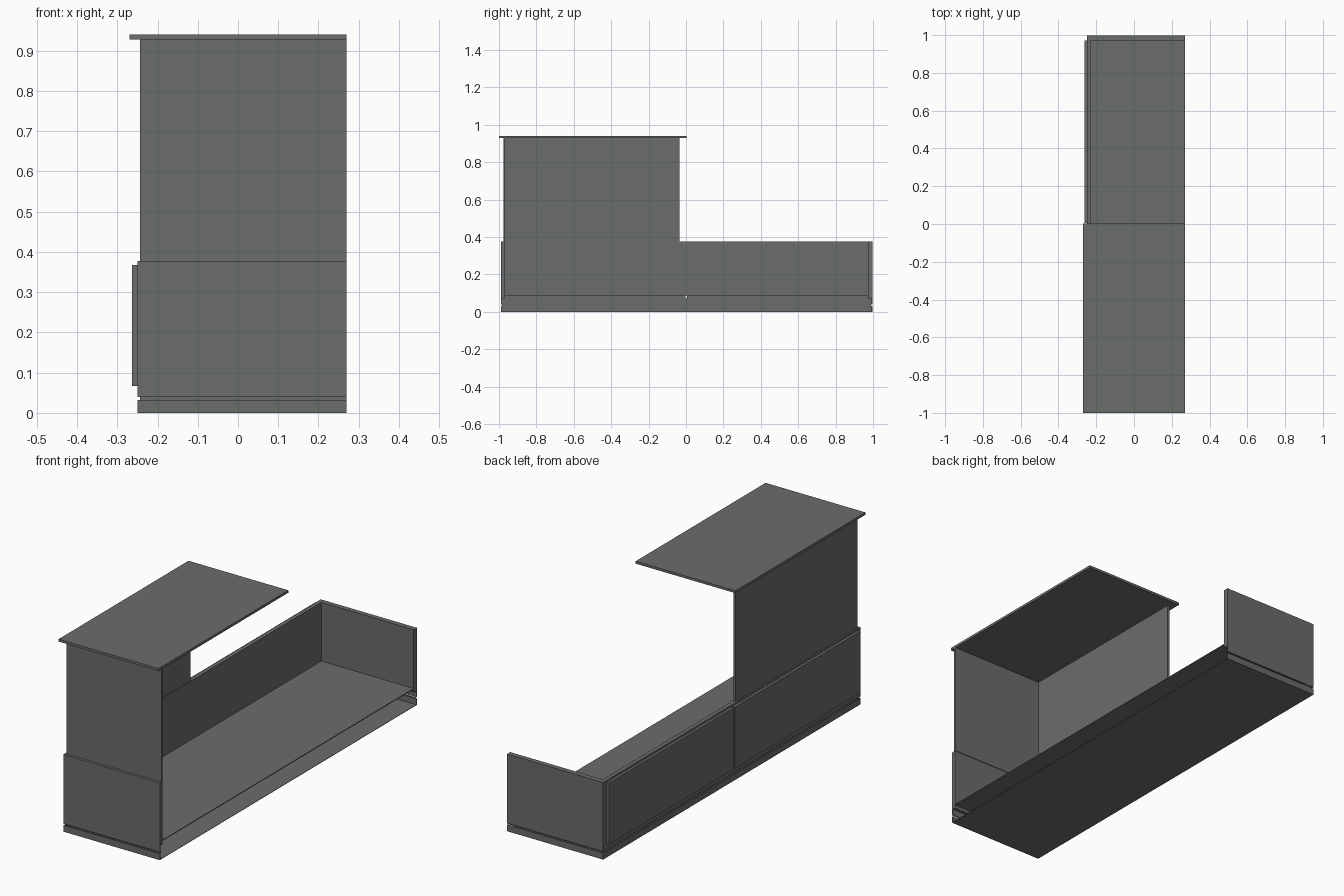
import bpy, bmesh
from mathutils import Vector

if "Cube" in bpy.data.objects:
    bpy.data.objects.remove(bpy.data.objects["Cube"])

grey = bpy.data.materials.new("warm_grey")
grey.diffuse_color = (0.145, 0.153, 0.143, 1)
grey.use_nodes = True
grey.node_tree.nodes["Principled BSDF"].inputs["Base Color"].default_value = grey.diffuse_color


def make(name, *boxes):
    """One object from boxes given as (x0, x1, y0, y1, z0, z1)."""
    bm = bmesh.new()
    for x0, x1, y0, y1, z0, z1 in boxes:
        verts = bmesh.ops.create_cube(bm, size=1)["verts"]
        size = Vector((x1 - x0, y1 - y0, z1 - z0))
        mid = Vector((x0 + x1, y0 + y1, z0 + z1)) / 2
        for v in verts:
            v.co = v.co * size + mid
    me = bpy.data.meshes.new(name)
    bm.to_mesh(me)
    bm.free()
    me.materials.append(grey)
    ob = bpy.data.objects.new(name, me)
    bpy.context.collection.objects.link(ob)
    return ob


XL, XR = -0.25, 0.27      # customer side, open staff side
YF, YB = -0.99, 0.997     # outer ends of the low body
T = 0.004                 # sheet thickness


def band(name, z0, z1, inset=0.0, t=T):
    """U-shaped strip round the three closed sides."""
    x, f, b = XL + inset, YF + inset, YB - inset
    make(name,
         (x, x + t, f, b, z0, z1),
         (x + t, XR, f, f + t, z0, z1),
         (x + t, XR, b - t, b, z0, z1))


# plinth, shadow gap and the skirt under the floor
make("bottom_sheet", (XL, XR, YF, YB, 0, 0.002))
band("plinth", 0.002, 0.032)
band("shadow_gap", 0.032, 0.039, inset=0.007, t=0.002)
band("skirt", 0.039, 0.07)

# low body: floor and three walls, staff side open
make("floor", (XL + 0.02, XR, -0.97, 0.972, 0.086, 0.09))
make("long_wall", (XL, XL + 0.02, -0.97, 0.972, 0.09, 0.377))
make("front_end_wall", (XL, XR, YF, -0.97, 0.07, 0.377))
make("back_end_wall", (XL, XR, 0.972, YB, 0.07, 0.377))

# two facing panels on the customer side
for name, y0, y1 in (("front_facing_panel", -0.972, -0.003),
                     ("back_facing_panel", 0.006, 0.972)):
    make(name, (-0.263, XL, y0, y1, 0.067, 0.368))

# raised part: two upright panels and the counter top
make("upper_long_panel", (-0.243, -0.233, -0.967, -0.035, 0.377, 0.928))
make("upper_end_panel", (-0.243, XR, -0.977, -0.967, 0.377, 0.928))
make("counter_top", (-0.27, 0.27, -1.0, 0.003, 0.928, 0.94))
